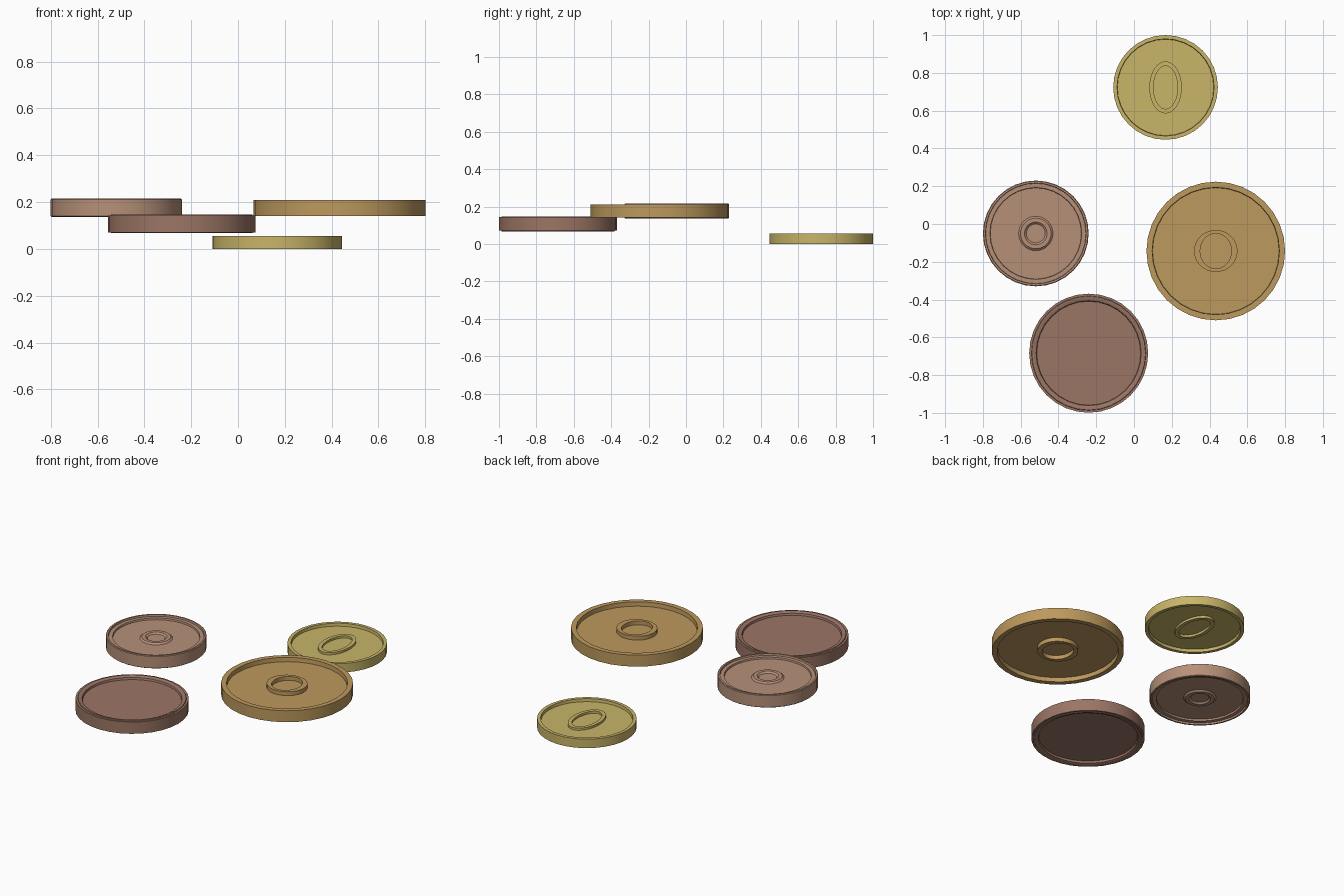
import bpy, bmesh, math

if "Cube" in bpy.data.objects:
    bpy.data.objects.remove(bpy.data.objects["Cube"])

SIDES = 32


def coin(name, centre, half_profile, color):
    """Lathe a double-sided coin; profile rows are (x radius, y radius, height), axis to edge."""
    bm = bmesh.new()
    rows = half_profile + [(a, b, -h) for a, b, h in reversed(half_profile)]
    rings = []
    for rx, ry, h in rows:
        rings.append([bm.verts.new((rx * math.cos(t), ry * math.sin(t), h))
                      for t in (2 * math.pi * i / SIDES for i in range(SIDES))])
    for lo, hi in zip(rings, rings[1:]):
        for i in range(SIDES):
            j = (i + 1) % SIDES
            bm.faces.new((lo[i], hi[i], hi[j], lo[j]))
    bm.faces.new(rings[0])
    bm.faces.new(rings[-1][::-1])
    bmesh.ops.recalc_face_normals(bm, faces=bm.faces)
    mesh = bpy.data.meshes.new(name)
    bm.to_mesh(mesh)
    bm.free()
    ob = bpy.data.objects.new(name, mesh)
    ob.location = centre
    bpy.context.collection.objects.link(ob)
    mat = bpy.data.materials.new(name + "_metal")
    mat.diffuse_color = (*color, 1)
    mat.use_nodes = True
    mat.node_tree.nodes["Principled BSDF"].inputs["Base Color"].default_value = mat.diffuse_color
    mesh.materials.append(mat)
    bpy.ops.object.select_all(action='DESELECT')
    ob.select_set(True)
    bpy.context.view_layer.objects.active = ob
    bpy.ops.object.shade_smooth_by_angle(angle=math.radians(25))


def emblem(inner, outer, floor, top, slope=0.0):
    """Raised central ring; inner and outer are (x radius, y radius)."""
    (ix, iy), (ox, oy) = inner, outer
    return [(ix, iy, floor), (ix + slope, iy + slope, top),
            (ox - slope, oy - slope, top), (ox, oy, floor)]


def circles(*pts):
    return [(r, r, h) for r, h in pts]


# Small yellow coin with an upright oval
coin("yellow_coin", (0.167, 0.723, 0.0275),
     emblem((0.064, 0.114), (0.086, 0.138), 0.010, 0.0235)
     + circles((0.255, 0.010), (0.257, 0.0275), (0.277, 0.0275)),
     (0.58, 0.46, 0.14))

# Large gold coin with a round ring
coin("gold_coin", (0.433, -0.143, 0.175),
     emblem((0.083, 0.093), (0.115, 0.111), 0.009, 0.033)
     + circles((0.335, 0.009), (0.337, 0.035), (0.367, 0.035)),
     (0.51, 0.32, 0.11))

# Pale copper coin with a stepped rim and low ring
coin("pale_copper_coin", (-0.52, -0.05, 0.176),
     emblem((0.050, 0.050), (0.091, 0.091), 0.019, 0.028, 0.010)
     + circles((0.241, 0.019), (0.243, 0.029), (0.265, 0.029),
               (0.267, 0.039), (0.276, 0.039), (0.28, 0.036)),
     (0.47, 0.28, 0.19))

# Dark copper coin with a chamfered rim and plain face
coin("dark_copper_coin", (-0.24, -0.684, 0.107),
     circles((0.275, 0.022), (0.278, 0.034), (0.292, 0.040),
             (0.301, 0.040), (0.303, 0.036), (0.315, 0.036)),
     (0.33, 0.18, 0.13))
